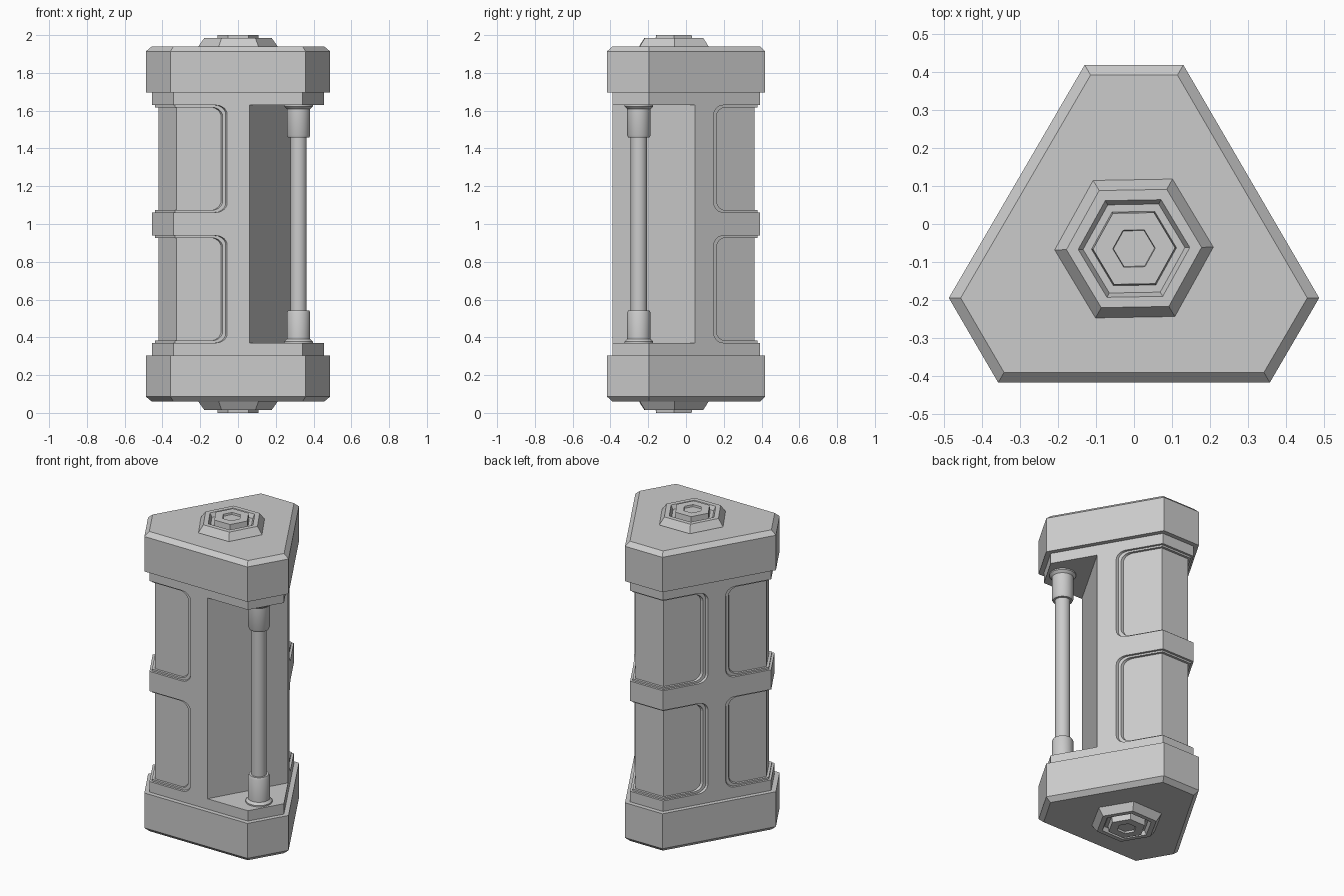
import bpy, bmesh
from math import cos, sin, pi, radians, sqrt

if "Cube" in bpy.data.objects:
    bpy.data.objects.remove(bpy.data.objects["Cube"])

CY = -0.0645            # axis of the three-sided body
IR, TR = 0.3565, 0.488  # distance to long sides and to cut-off corners


def make(name, bm):
    bmesh.ops.recalc_face_normals(bm, faces=bm.faces)
    me = bpy.data.meshes.new(name)
    bm.to_mesh(me)
    bm.free()
    ob = bpy.data.objects.new(name, me)
    bpy.context.collection.objects.link(ob)
    return ob


def loft(name, rings):
    """Join equal-length rings of points into a closed solid."""
    bm = bmesh.new()
    vs = [[bm.verts.new(p) for p in r] for r in rings]
    n = len(vs[0])
    for a, b in zip(vs, vs[1:]):
        for i in range(n):
            j = (i + 1) % n
            bm.faces.new((a[i], a[j], b[j], b[i]))
    bm.faces.new(vs[0])
    bm.faces.new(vs[-1])
    return make(name, bm)


def section(d, z):
    """Triangle with cut corners, inset by d."""
    ir, t = IR - d, TR - d
    h = (2 * ir - t) / sqrt(3)
    pts = []
    for k in (90, 210, 330):
        a = radians(k)
        for u in (-h, h):
            pts.append((t * cos(a) - u * sin(a), CY + 0.9905 * (t * sin(a) + u * cos(a)), z))
    return pts


def lathe(name, prof, n, cx=0, cy=CY, rot=0):
    return loft(name, [[(cx + r * cos(rot + 2 * pi * i / n), cy + r * sin(rot + 2 * pi * i / n), z)
                        for i in range(n)] for r, z in prof])


def cut_corner(ob, deg, s0, z0, z1, rad):
    """Cut away a corner beyond distance s0, with rounded inner corners."""
    prof = [(0.56, z0), (0.56, z1)]
    if rad:
        for zc, a0 in ((z1 - rad, 90), (z0 + rad, 180)):
            for i in range(7):
                a = radians(a0 + 15 * i)
                prof.append((s0 + rad + rad * cos(a), zc + rad * sin(a)))
    else:
        prof += [(s0, z1), (s0, z0)]
    a = radians(deg)
    cutter = loft("cutter", [[(s * cos(a) - u * sin(a), CY + s * sin(a) + u * cos(a), z)
                              for s, z in prof] for u in (-0.3, 0.3)])
    cutter.hide_render = True
    m = ob.modifiers.new("cut", 'BOOLEAN')
    m.operation, m.solver, m.object = 'DIFFERENCE', 'EXACT', cutter
    bpy.context.view_layer.objects.active = ob
    bpy.ops.object.modifier_apply(modifier=m.name)
    bpy.data.objects.remove(cutter)


# Body: outer frame, panel lip and recessed panel core, nested
for name, d, s0, e in (("body_frame", 0.028, 0.212, 0),
                       ("panel_lip", 0.042, 0.226, 0.011),
                       ("panel_core", 0.057, None, 0)):
    ob = loft(name, [section(d, 0.30), section(d, 1.70)])
    # open notch for the rod
    k = 0 if name == "body_frame" else 0.002
    cut_corner(ob, 330, 0.215 - k, 0.37 - k, 1.63 + k, 0)
    if s0:
        for deg in (90, 210):
            for z0, z1 in ((0.371, 0.938), (1.062, 1.629)):
                cut_corner(ob, deg, s0, z0 + e, z1 - e, 0.05)

# End caps and hexagonal sockets, mirrored top and bottom
NUT = [(0.209, 1.93), (0.209, 1.942), (0.178, 1.985), (0.147, 1.985), (0.134, 1.96), (0.112, 1.96),
       (0.108, 2.0), (0.056, 2.0), (0.054, 1.988)]
for side, f in (("top", lambda z: z), ("bottom", lambda z: 2 - z)):
    loft(side + "_cap", [section(d, f(z)) for d, z in ((0, 1.695), (0, 1.914), (0.027, 1.94))])
    lathe(side + "_hex_socket", [(r, f(z)) for r, z in NUT], 6, rot=radians(1))

# Rod with collars in the notch
half = [(0.076, 0.368), (0.076, 0.378), (0.062, 0.392), (0.062, 0.53), (0.056, 0.543), (0.0435, 0.543)]
prof = half + [(r, 2 - z) for r, z in reversed(half)]
a = radians(330)
rod = lathe("rod", prof, 32, 0.37 * cos(a), CY + 0.37 * sin(a))
bpy.ops.object.select_all(action='DESELECT')
rod.select_set(True)
bpy.context.view_layer.objects.active = rod
bpy.ops.object.shade_smooth_by_angle(angle=radians(30))
